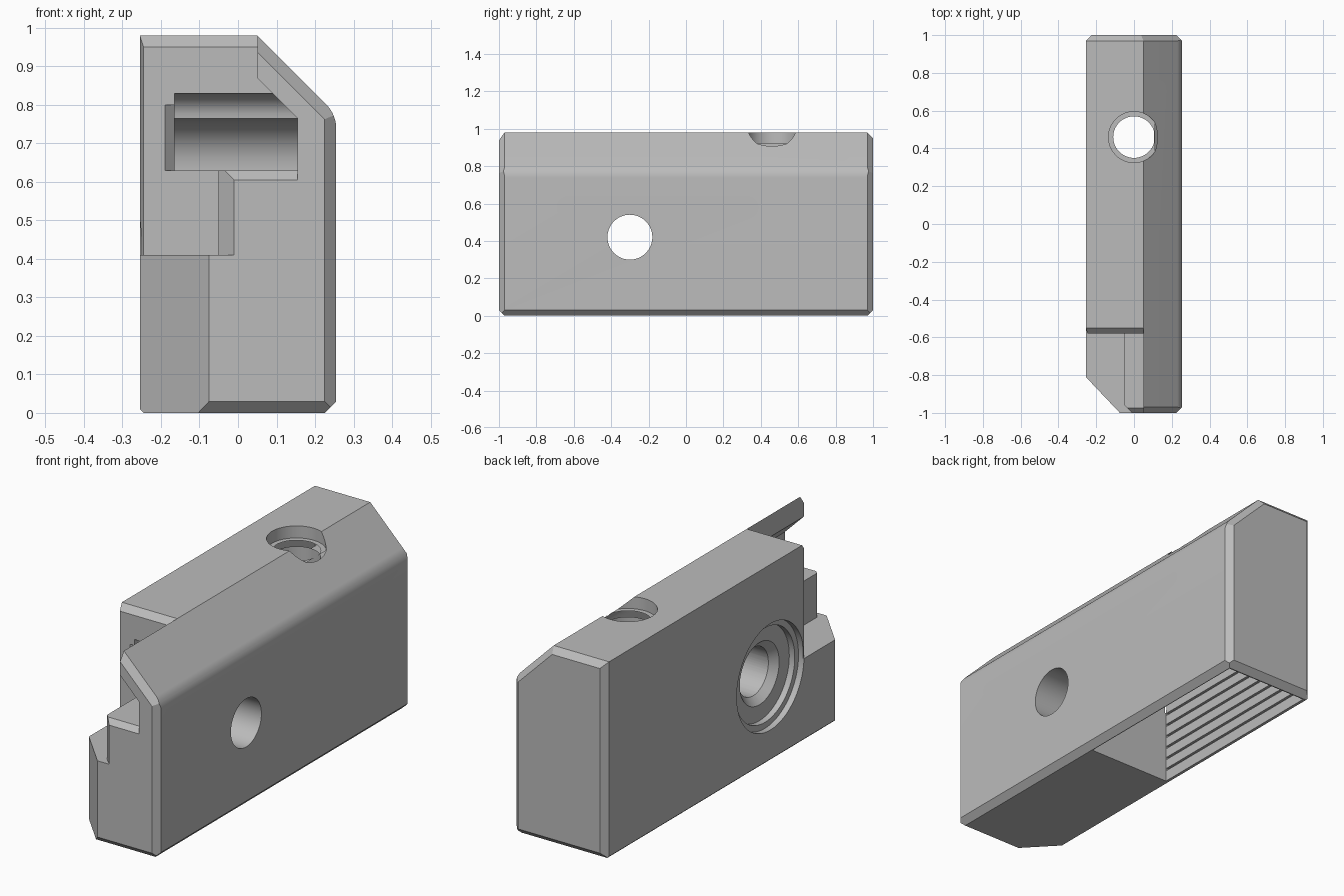
import bpy, bmesh, math
from mathutils import Vector, Matrix

old = bpy.data.objects.get("Cube")
if old:
    bpy.data.objects.remove(old, do_unlink=True)

grey = bpy.data.materials.new("plain_grey")
grey.use_nodes = True
grey.diffuse_color = (0.5, 0.5, 0.5, 1)
grey.node_tree.nodes["Principled BSDF"].inputs["Base Color"].default_value = (0.5, 0.5, 0.5, 1)

W, H, C = 0.255, 0.98, 0.03      # half width, height, edge chamfer
SLOPE = 0.05                     # x where the top slope starts
WALL = -0.58                     # y of the stepped-back front wall


def make(name, bm):
    bmesh.ops.recalc_face_normals(bm, faces=bm.faces)
    mesh = bpy.data.meshes.new(name)
    bm.to_mesh(mesh)
    bm.free()
    obj = bpy.data.objects.new(name, mesh)
    bpy.context.collection.objects.link(obj)
    mesh.materials.append(grey)
    return obj


def subtract(bm):
    """Cut a closed bmesh out of the body."""
    cutter = make("cutter", bm)
    cutter.hide_render = True
    mod = body.modifiers.new("cut", 'BOOLEAN')
    mod.operation, mod.solver, mod.object = 'DIFFERENCE', 'EXACT', cutter
    bpy.context.view_layer.objects.active = body
    bpy.ops.object.modifier_apply(modifier=mod.name)
    bpy.data.objects.remove(cutter, do_unlink=True)


def cut_prism(points, axis, lo, hi):
    """Cut a profile (the other two axes in order) extruded along an axis."""
    def place(p, t):
        v = list(p)
        v.insert(axis, t)
        return v
    bm = bmesh.new()
    face = bm.faces.new([bm.verts.new(place(p, lo)) for p in points])
    new = bmesh.ops.extrude_face_region(bm, geom=[face])["geom"]
    move = Vector(place((0, 0), hi - lo))
    bmesh.ops.translate(bm, vec=move, verts=[g for g in new if isinstance(g, bmesh.types.BMVert)])
    subtract(bm)


def cut_round(center, axis, r1, r2, depth):
    """Cut a cylinder or cone; center is the middle, r1 the low end."""
    bm = bmesh.new()
    turn = Matrix.Rotation(math.pi / 2, 4, 'Y') if axis == 'X' else Matrix()
    bmesh.ops.create_cone(bm, cap_ends=True, segments=64, radius1=r1, radius2=r2,
                          depth=depth, matrix=Matrix.Translation(center) @ turn)
    subtract(bm)


# Block trimmed by chamfer planes (point, outward normal)
bm = bmesh.new()
bmesh.ops.create_cube(bm, size=1, matrix=Matrix.Translation((0, 0, H / 2)) @ Matrix.Diagonal((2 * W, 2, H, 1)))
planes = [((SLOPE, 0, H), (1, 0, 1)),
          ((W, 0, C), (1, 0, -1)), ((-W, 0, 0.01), (-1, 0, -1)),
          ((-W, -0.81, 0), (-0.19, -0.18, 0)), ((-W, 1 - C, 0), (-1, 1, 0)),
          ((0, 1 - C, H), (0, 1, 1))]
for end in (-1, 1):
    planes += [((W, end * (1 - C), 0), (1, end, 0)),
               ((0, end * (1 - C), 0), (0, end, -1)),
               ((SLOPE, end * (1 - C), H), (0.707, end, 0.707))]
# Rounded shoulder between the slope and the side
centre, radius = Vector((W - 0.09, 0, H + SLOPE - W - 0.0373)), 0.09
for deg in range(4, 45, 5):
    n = Vector((math.cos(math.radians(deg)), 0, math.sin(math.radians(deg))))
    planes.append((centre + n * radius, n))
for point, normal in planes:
    geom = bm.verts[:] + bm.edges[:] + bm.faces[:]
    cut = bmesh.ops.bisect_plane(bm, geom=geom, dist=1e-6, plane_co=point,
                                 plane_no=Vector(normal).normalized(), clear_outer=True)
    edges = [e for e in bm.edges if e.is_boundary]
    if edges:
        bmesh.ops.holes_fill(bm, edges=edges, sides=0)
body = make("housing_body", bm)

# Front step, open at the top and undercutting the sloped wall
cut_prism([(-0.4, 0.41), (-0.05, 0.41), (-0.05, 0.63), (0.155, 0.63), (0.155, 0.765),
           (SLOPE, 0.87), (SLOPE, 1.1), (-0.4, 1.1)], 1, -1.1, WALL)
# Chamfers on the raised ledge and on the stepped wall
cut_prism([(-0.06, -0.95), (0, -1.01), (-0.06, -1.01)], 2, 0.41, 0.64)
cut_prism([(-1.01, 0.595), (-1.01, 0.64), (-0.965, 0.64)], 0, -0.1, 0.155)
cut_prism([(WALL - 0.01, H - 0.04), (WALL - 0.01, H + 0.01), (WALL + 0.04, H + 0.01)], 0, -0.3, SLOPE)
cut_prism([(-0.265, WALL + 0.06), (-0.242, WALL - 0.01), (-0.265, WALL - 0.01)], 2, 0.41, 1)

# Recess in the stepped wall with a twice-curved ceiling
def arc(y, z, dy, dz):
    return [(y + dy * math.sin(a), z + dz * math.cos(a))
            for a in [i * math.pi / 16 for i in range(9)]]

ceiling = arc(WALL, 0.765, 0.07, 0.065) + arc(WALL + 0.08, 0.64, 0.13, 0.125)
cut_prism([(WALL - 0.02, 0.63), (WALL - 0.02, 0.83)] + ceiling + [(WALL + 0.21, 0.63)], 0, -0.165, 0.155)
cut_prism([(-0.2, WALL - 0.01), (-0.16, WALL + 0.03), (-0.16, WALL - 0.01)], 2, 0.63, 0.8)

# Cross hole with a stepped counterbore on one side
y, z = -0.3, 0.42
cut_round((0, y, z), 'X', 0.12, 0.12, 1)
cut_round((-W, y, z), 'X', 0.265, 0.265, 0.06)
cut_round((-W, y, z), 'X', 0.235, 0.235, 0.12)
cut_round((-W + 0.075, y, z), 'X', 0.16, 0.12, 0.04)

# Hollow underside with grooves along its wall
cut_prism([(-0.23, -0.1), (0.222, -0.1), (0.222, 0.3), (0.105, 0.42), (0.105, 0.7), (-0.23, 0.7)],
          1, -0.04, 0.965)
for i in range(9):
    g = 0.055 + i * 0.06
    cut_prism([(-0.242, g), (-0.22, g), (-0.22, g + 0.012), (-0.242, g + 0.012)], 1, -0.035, 0.94)

# Top hole with a countersunk rim
cut_round((0, 0.46, 0.8), 'Z', 0.11, 0.11, 0.6)
cut_round((0, 0.46, 0.99), 'Z', 0.135, 0.135, 0.14)
cut_round((0, 0.46, 0.905), 'Z', 0.11, 0.135, 0.03)

bpy.ops.object.select_all(action='DESELECT')
body.select_set(True)
bpy.context.view_layer.objects.active = body
bpy.ops.object.shade_smooth_by_angle(angle=math.radians(20))
